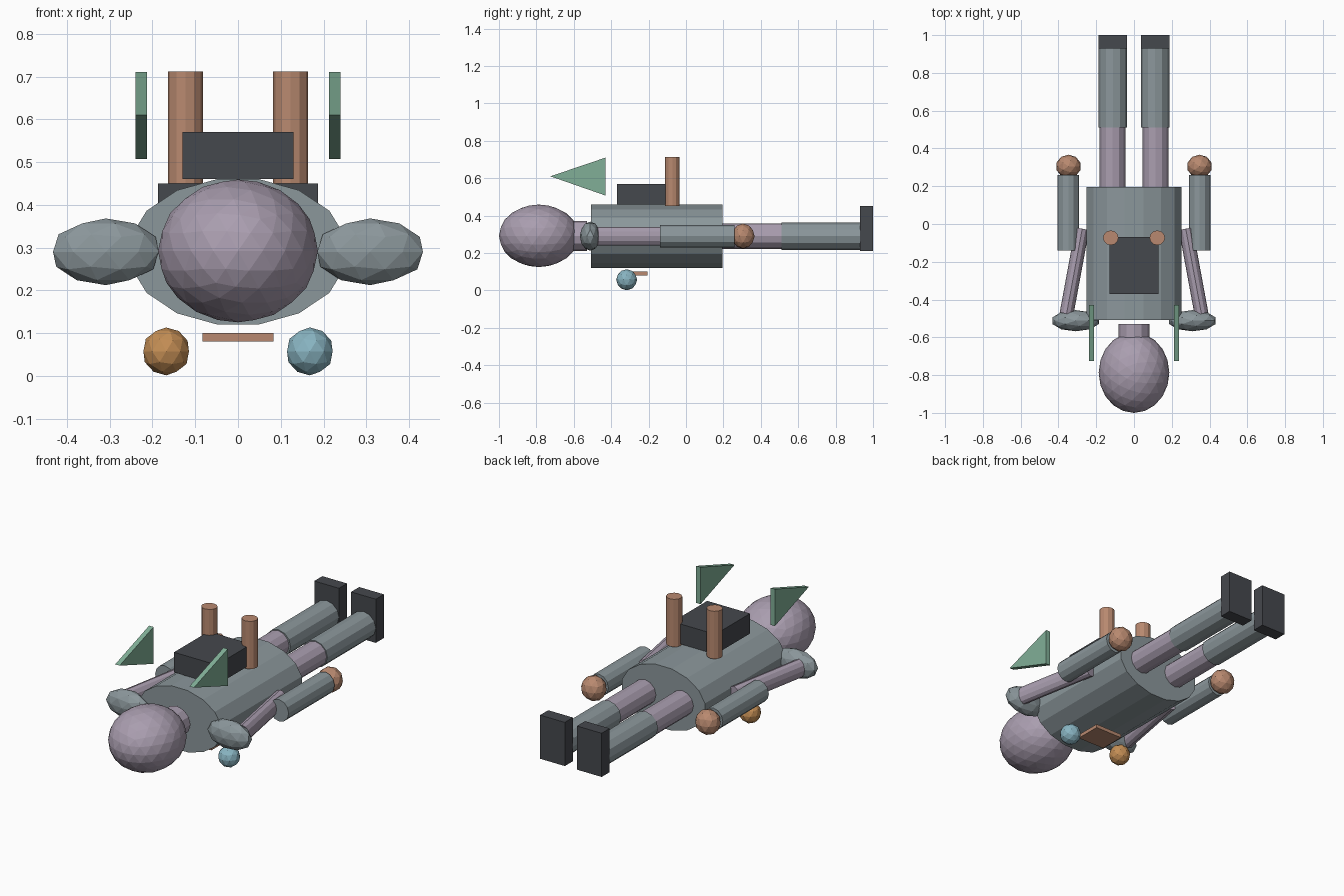
import bpy, math
from mathutils import Vector, Matrix

if "Cube" in bpy.data.objects:
    bpy.data.objects.remove(bpy.data.objects["Cube"])

MID = 0.29  # height of the body axis

COLORS = {
    "skin": (0.40, 0.34, 0.43), "suit": (0.26, 0.31, 0.33), "dark": (0.06, 0.065, 0.075),
    "copper": (0.48, 0.25, 0.16), "green": (0.22, 0.43, 0.31),
    "orange": (0.55, 0.27, 0.09), "blue": (0.25, 0.46, 0.54),
}
MATS = {}
for key, c in COLORS.items():
    MATS[key] = bpy.data.materials.new(key)
    MATS[key].diffuse_color = (*c, 1)


def finish(name, mat, matrix):
    ob = bpy.context.object
    ob.name = name
    ob.data.transform(matrix)
    ob.data.materials.append(MATS[mat])
    return ob


def ball(name, mat, center, radii, sub=2):
    bpy.ops.mesh.primitive_ico_sphere_add(subdivisions=sub, radius=1)
    return finish(name, mat, Matrix.Translation(center) @ Matrix.Diagonal((*radii, 1)))


def box(name, mat, lo, hi):
    lo, hi = Vector(lo), Vector(hi)
    bpy.ops.mesh.primitive_cube_add(size=1)
    return finish(name, mat, Matrix.Translation((lo + hi) / 2) @ Matrix.Diagonal((*(hi - lo), 1)))


def rod(name, mat, a, b, rx, ry, sides=12, turn=0.0):
    """Prism from a to b; for rods along y, rx is the x radius and ry the z radius."""
    a, b = Vector(a), Vector(b)
    d = b - a
    bpy.ops.mesh.primitive_cylinder_add(vertices=sides, radius=1, depth=1)
    aim = d.to_track_quat('Z', 'Y').to_matrix().to_4x4()
    m = (Matrix.Translation((a + b) / 2) @ aim
         @ Matrix.Diagonal((rx, ry, d.length, 1)) @ Matrix.Rotation(turn, 4, 'Z'))
    return finish(name, mat, m)


# Head, neck and torso
ball("head", "skin", (0, -0.787, MID + 0.002), (0.187, 0.213, 0.167), 3)
rod("neck", "skin", (0, -0.64, MID), (0, -0.53, MID), 0.082, 0.08)
rod("torso", "suit", (0, -0.507, MID), (0, 0.195, MID), 0.257, 0.173, 16, math.pi / 16)

# Backpack and chest panel
box("backpack", "dark", (-0.13, -0.37, 0.46), (0.13, -0.07, 0.57))
box("chest_panel", "copper", (-0.083, -0.35, 0.08), (0.083, -0.205, 0.10))

for s, side in ((-1, "left"), (1, "right")):
    # Arm
    ball(f"shoulder_{side}", "suit", (s * 0.309, -0.512, MID), (0.13, 0.056, 0.078))
    rod(f"upper_arm_{side}", "skin", (s * 0.357, -0.475, MID), (s * 0.274, -0.025, MID), 0.037, 0.05)
    rod(f"forearm_{side}", "suit", (s * 0.348, -0.14, MID), (s * 0.348, 0.26, MID), 0.058, 0.06)
    ball(f"hand_{side}", "copper", (s * 0.347, 0.305, MID), (0.067, 0.062, 0.067))
    # Leg
    rod(f"thigh_{side}", "skin", (s * 0.114, 0.15, MID), (s * 0.114, 0.52, MID), 0.068, 0.068)
    rod(f"shin_{side}", "suit", (s * 0.112, 0.51, MID), (s * 0.112, 0.935, MID), 0.075, 0.073)
    box(f"boot_{side}", "dark", (s * 0.112 - 0.075, 0.93, 0.21), (s * 0.112 + 0.075, 1.0, 0.45))
    # Backpack tube
    rod(f"thruster_{side}", "copper", (s * 0.123, -0.073, 0.45), (s * 0.123, -0.073, 0.712), 0.041, 0.039)
    # Triangular fin, pointing to the head
    rod(f"fin_{side}", "green", (-0.0135, 0, 0), (0.0135, 0, 0), 1, 1, 3)
    fin = bpy.context.object.data
    outline = [(-0.725, 0.61), (-0.43, 0.71), (-0.43, 0.507)]
    for v in fin.vertices:
        # order the three corners by angle around the fin's axis
        k = round(math.degrees(math.atan2(v.co.z, v.co.y)) / 120 + 1.25) % 3
        v.co = (v.co.x + s * 0.226, *outline[k])
    # Chest light
    ball(f"chest_light_{side}", "orange" if s < 0 else "blue",
         (s * 0.168, -0.317, 0.057), (0.056, 0.056, 0.056))

# Keep fin faces pointing outwards
import bmesh
for ob in bpy.data.objects:
    bm = bmesh.new()
    bm.from_mesh(ob.data)
    bmesh.ops.recalc_face_normals(bm, faces=bm.faces)
    bm.to_mesh(ob.data)
    bm.free()

for m in bpy.data.materials:
    if m.users and not m.is_grease_pencil:
        m.use_nodes = True
        m.node_tree.nodes["Principled BSDF"].inputs["Base Color"].default_value = m.diffuse_color
